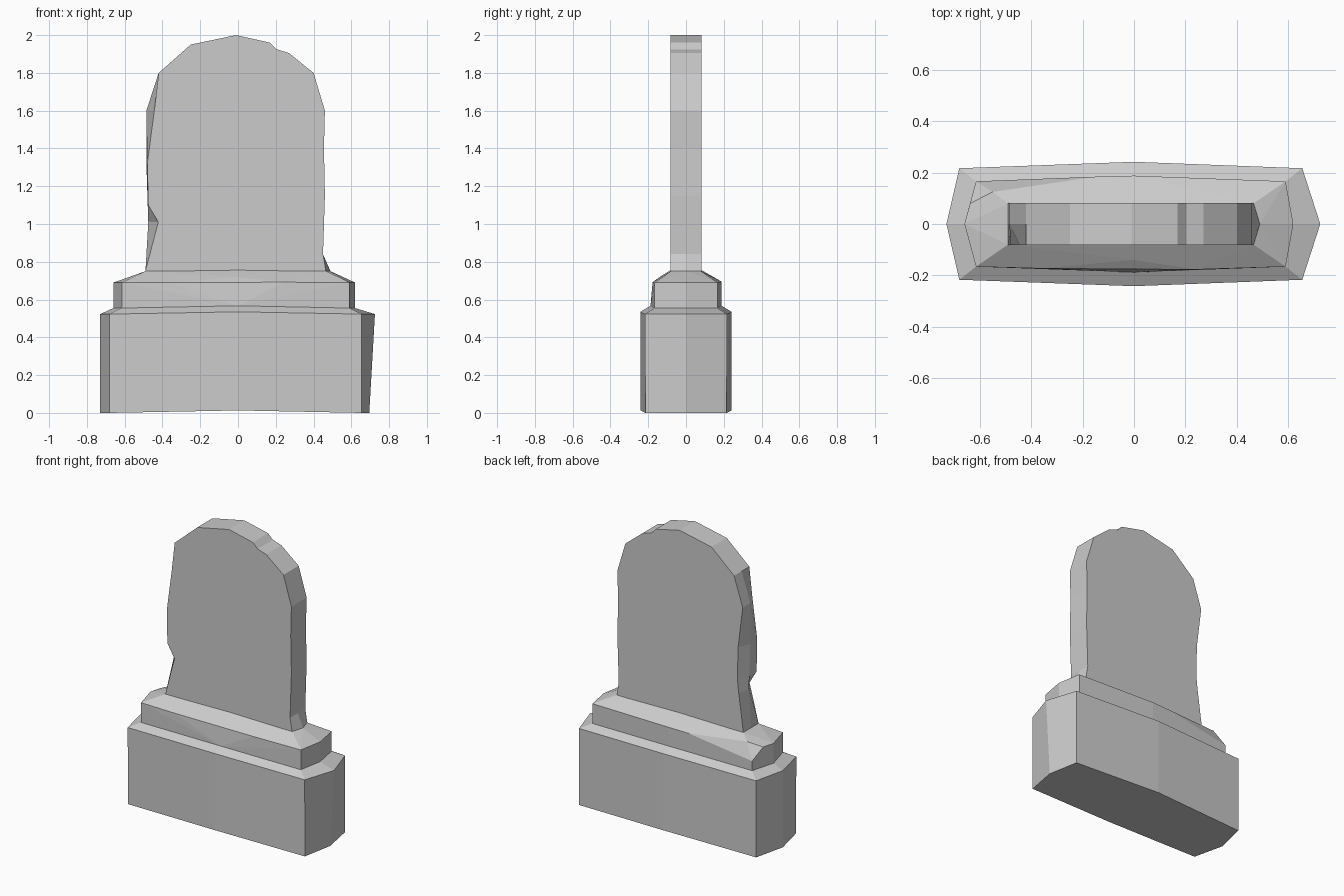
import bpy, bmesh, math

if "Cube" in bpy.data.objects:
    bpy.data.objects.remove(bpy.data.objects["Cube"])


def finish(bm, name):
    """Merge, flatten coplanar faces and make the object."""
    bmesh.ops.remove_doubles(bm, verts=bm.verts, dist=0.0005)
    bmesh.ops.dissolve_limit(bm, angle_limit=math.radians(1.0),
                             verts=bm.verts, edges=bm.edges)
    bmesh.ops.recalc_face_normals(bm, faces=bm.faces)
    me = bpy.data.meshes.new(name)
    bm.to_mesh(me)
    bm.free()
    ob = bpy.data.objects.new(name, me)
    bpy.context.collection.objects.link(ob)


def loft(name, rings):
    """Skin equal-length rings and cap both ends."""
    bm = bmesh.new()
    rows = [[bm.verts.new(p) for p in r] for r in rings]
    n = len(rows[0])
    for a, b in zip(rows, rows[1:]):
        for i in range(n):
            j = (i + 1) % n
            bm.faces.new((a[i], a[j], b[j], b[i]))
    bm.faces.new(rows[0])
    bm.faces.new(rows[-1])
    finish(bm, name)


def outline(left, tip_l, right, tip_r, y, y_mid, z, z_mid):
    """Eight-sided footprint with slightly pointed sides."""
    return [(left, -y, z), (0, -y_mid, z_mid), (right, -y, z), (tip_r, 0, z),
            (right, y, z), (0, y_mid, z_mid), (left, y, z), (tip_l, 0, z)]


# Plinth block with its sloping shoulder
loft("plinth", [
    outline(-0.68, -0.73, 0.655, 0.695, 0.215, 0.242, 0.0, 0.013),
    outline(-0.68, -0.73, 0.655, 0.725, 0.217, 0.242, 0.523, 0.535),
    outline(-0.615, -0.66, 0.59, 0.62, 0.166, 0.188, 0.555, 0.567)])

# Stepped tier: convex block with a chipped front edge and back left corner
pts = outline(-0.615, -0.66, 0.59, 0.62, 0.166, 0.188, 0.555, 0.567)
pts += [(-0.615, -0.166, 0.69), (0.59, -0.166, 0.69), (0.62, 0, 0.69),
        (0.59, 0.166, 0.69), (0, 0.188, 0.695), (-0.66, 0, 0.69)]
pts += [(-0.36, -0.173, 0.69), (0.24, -0.177, 0.692), (0, -0.14, 0.719)]
pts += [(-0.615, 0.166, 0.62), (-0.638, 0.08, 0.69), (-0.55, 0.125, 0.72),
        (-0.15, 0.184, 0.692)]
pts += [(x, y, 0.75) for x in (-0.49, 0.465) for y in (-0.08, 0.08)]
pts += [(0, -0.08, 0.757), (0, 0.08, 0.757), (0.49, 0, 0.75)]
bm = bmesh.new()
for p in pts:
    bm.verts.new(p)
res = bmesh.ops.convex_hull(bm, input=bm.verts)
loose = {v for v in res["geom_interior"] + res["geom_unused"]
         if isinstance(v, bmesh.types.BMVert) and not v.link_faces}
bmesh.ops.delete(bm, geom=list(loose), context='VERTS')
finish(bm, "stepped_tier")

# Upright slab: shared arched edge, with a worn left side that varies in depth
arch = [(-0.42, 1.8), (-0.25, 1.95), (-0.01, 2.0), (0.17, 1.96), (0.205, 1.925),
        (0.27, 1.905), (0.4, 1.8), (0.46, 1.6), (0.455, 1.4), (0.46, 1.15),
        (0.45, 0.84)]
left_z = (0.75, 1.01, 1.1, 1.32, 1.6)
sections = [(-0.082, 0.465, (-0.49, -0.422, -0.475, -0.48, -0.443)),
            (0.0, 0.49, (-0.49, -0.475, -0.478, -0.485, -0.485)),
            (0.082, 0.465, (-0.49, -0.455, -0.445, -0.45, -0.485))]
loft("slab", [[(x, y, z) for x, z in
               list(zip(left_x, left_z)) + arch + [(base_x, 0.75)]]
              for y, base_x, left_x in sections])
